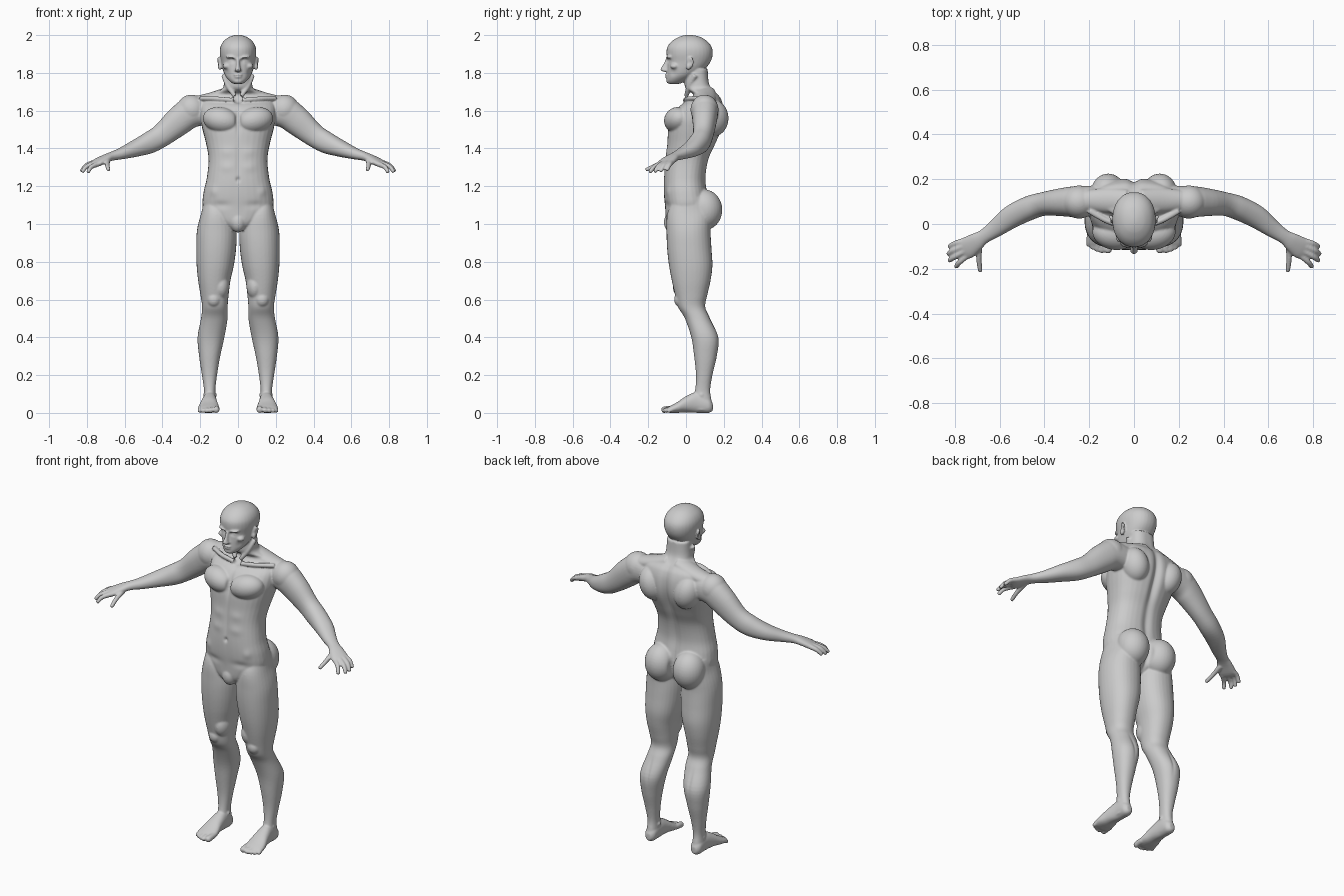
import bpy, bmesh, math
from mathutils import Vector, Matrix

bm = bmesh.new()
V = Vector


def loft(rows, power=2.2, steps=5, segs=32, mirror=True):
    """Skin smooth rings; each row is (centre, half axis u, half axis v)."""
    flat = [[c for vec in row for c in vec] for row in rows]
    pts = []
    for i in range(len(flat) - 1):
        p = [flat[max(0, min(len(flat) - 1, i + k))] for k in (-1, 0, 1, 2)]
        for s in range(steps):
            t = s / steps
            pts.append([0.5 * (2 * b + (c - a) * t + (2 * a - 5 * b + 4 * c - d) * t * t
                               + (3 * b - a - 3 * c + d) * t ** 3) for a, b, c, d in zip(*p)])
    pts.append(flat[-1])
    for side in ((1, -1) if mirror else (1,)):
        rings = []
        for p in pts:
            c, u, v = V(p[0:3]), V(p[3:6]), V(p[6:9])
            ring = []
            for k in range(segs):
                a = 2 * math.pi * k / segs
                cu, sv = (math.copysign(abs(f) ** (2 / power), f) for f in (math.cos(a), math.sin(a)))
                q = c + u * cu + v * sv
                ring.append(bm.verts.new((q.x * side, q.y, q.z)))
            rings.append(ring)
        for r0, r1 in zip(rings, rings[1:]):
            for k in range(segs):
                j = (k + 1) % segs
                bm.faces.new((r0[k], r0[j], r1[j], r1[k]))
        bm.faces.new(rings[0][::-1])
        bm.faces.new(rings[-1])


def upright(rows):
    """Horizontal rings from (z, x0, x1, y0, y1)."""
    return [(V(((a + b) / 2, (c + d) / 2, z)), V(((b - a) / 2, 0, 0)), V((0, (d - c) / 2, 0)))
            for z, a, b, c, d in rows]


def along(rows):
    """Rings square to a path of (x, y, z, half width, half height)."""
    out = []
    for i, (x, y, z, a, b) in enumerate(rows):
        t = (V(rows[min(i + 1, len(rows) - 1)][:3]) - V(rows[max(i - 1, 0)][:3])).normalized()
        u = t.cross(V((0, 0, 1))).normalized()
        out.append((V((x, y, z)), u * a, u.cross(t) * b))
    return out


def blob(pos, size, rot=(0, 0, 0)):
    """Ellipsoid muscle, mirrored when off centre."""
    for side in ((1, -1) if pos[0] else (1,)):
        m = Matrix.Translation((pos[0] * side, pos[1], pos[2]))
        for axis, deg, sg in zip('XYZ', rot, (1, side, side)):
            m = m @ Matrix.Rotation(math.radians(deg) * sg, 4, axis)
        bmesh.ops.create_uvsphere(bm, u_segments=32, v_segments=20, radius=1,
                                  matrix=m @ Matrix.Diagonal((*size, 1)))


def digit(a, b, mid, r0, r1):
    """Finger or toe: tapered and bent, with a rounded tip."""
    a, b, mid = V(a), V(b), V(mid)
    tip = b + (b - mid).normalized() * r1 * 0.6
    loft(along([(*a, r0, r0), (*mid, (r0 + r1) / 2, (r0 + r1) / 2), (*b, r1, r1),
                (*tip, r1 * 0.5, r1 * 0.5)]), segs=14, power=2)


# torso and neck
torso = [(.97, .05, -.085, .06), (1.01, .12, -.105, .10), (1.08, .185, -.11, .13), (1.16, .184, -.117, .115),
         (1.24, .166, -.117, .105), (1.34, .156, -.108, .12), (1.42, .168, -.10, .155), (1.50, .188, -.095, .19),
         (1.56, .20, -.08, .203), (1.62, .20, -.04, .20), (1.665, .18, .025, .185), (1.69, .14, .035, .165),
         (1.715, .085, .0, .14), (1.75, .074, -.008, .122), (1.82, .07, -.0, .115)]
loft(upright([(z, -w, w, f, b) for z, w, f, b in torso]), 2.4, mirror=False)

# skull and jaw
head = [(1.742, .026, -.092, -.035), (1.757, .045, -.102, .0), (1.785, .068, -.101, .05), (1.82, .081, -.10, .10),
        (1.86, .089, -.098, .131), (1.90, .096, -.103, .142), (1.935, .094, -.10, .137), (1.965, .079, -.078, .115),
        (1.987, .053, -.045, .083), (1.997, .028, -.018, .052), (2.001, .008, .005, .025)]
loft(upright([(z, -w, w, f, b) for z, w, f, b in head]), 2.15, mirror=False)

# nose, brow, lips, chin, cheekbones, ears
loft(upright([(1.806, -.012, .012, -.122, -.09), (1.814, -.019, .019, -.134, -.09), (1.825, -.013, .013, -.134, -.09),
              (1.85, -.009, .009, -.118, -.09), (1.875, -.011, .011, -.107, -.09)]), 2, mirror=False)
blob((.036, -.086, 1.882), (.03, .02, .009), (0, -8, 18))
blob((0, -.1, 1.79), (.023, .013, .0065))
blob((0, -.098, 1.778), (.02, .013, .007))
blob((0, -.09, 1.757), (.024, .015, .014))
blob((.058, -.06, 1.835), (.024, .024, .017), (0, 0, 35))
blob((.097, .022, 1.853), (.009, .02, .034), (-12, 14, -25))
blob((.098, .012, 1.832), (.008, .012, .018), (0, 8, -20))

# chest, shoulder blades, shoulders, neck cords, buttocks, groin
blob((.09, -.045, 1.55), (.098, .07, .068), (0, -12, 12))
blob((.115, .14, 1.56), (.075, .085, .1), (0, 15, 0))
blob((.245, .098, 1.605), (.078, .074, .08), (0, 30, 0))
blob((.092, .095, 1.075), (.092, .097, .108))
blob((0, -.075, 1.01), (.042, .042, .055))
loft(along([(.075, .05, 1.79, .016, .014), (.05, .02, 1.73, .017, .014), (.015, .0, 1.675, .012, .012)]), 2)
loft(along([(.03, .1, 1.70, .055, .035), (.13, .105, 1.665, .055, .035), (.23, .105, 1.635, .045, .04)]), 2)
loft(along([(.02, -.005, 1.655, .013, .012), (.11, .01, 1.663, .013, .012), (.2, .06, 1.665, .014, .012)]), 2)

# arm and palm
loft(along([(.14, .11, 1.595, .06, .065), (.24, .10, 1.595, .07, .083), (.31, .098, 1.548, .064, .077),
            (.40, .09, 1.472, .053, .062), (.47, .07, 1.43, .054, .057), (.55, .03, 1.397, .051, .043),
            (.62, -.022, 1.372, .039, .03), (.67, -.056, 1.358, .032, .023), (.705, -.08, 1.345, .041, .021),
            (.745, -.107, 1.325, .049, .019), (.765, -.122, 1.315, .043, .014)]))

# fingers and thumb
for base, mid, tip in (((.765, -.078, 1.325), (.80, -.088, 1.312), (.823, -.10, 1.288)),
                       ((.765, -.10, 1.325), (.805, -.118, 1.309), (.828, -.133, 1.281)),
                       ((.755, -.12, 1.323), (.80, -.146, 1.306), (.823, -.163, 1.279)),
                       ((.74, -.138, 1.318), (.777, -.169, 1.302), (.793, -.19, 1.277)),
                       ((.69, -.095, 1.335), (.692, -.155, 1.312), (.686, -.208, 1.288))):
    digit(base, tip, mid, .0145, .0105)

# leg
loft(upright([(1.14, .07, .178, -.07, .10), (1.05, .03, .20, -.10, .13), (.96, .008, .218, -.103, .13),
              (.87, .01, .221, -.10, .135), (.78, .022, .219, -.09, .14), (.70, .04, .211, -.075, .13),
              (.62, .05, .198, -.057, .112), (.56, .055, .19, -.042, .102), (.50, .055, .196, -.006, .128),
              (.40, .072, .214, .028, .172), (.30, .094, .206, .043, .163), (.20, .111, .191, .053, .14),
              (.12, .12, .18, .048, .128), (.06, .118, .182, .03, .136), (.015, .122, .18, .03, .136)]))
blob((.128, -.03, .60), (.037, .033, .04))
blob((.09, -.01, .67), (.045, .06, .07))
blob((.148, .082, .095), (.037, .02, .02))

# foot and toes
foot = [(.142, .135, .165, .012, .05), (.12, .118, .182, .0, .08), (.06, .114, .186, .0, .11),
        (.0, .108, .198, .003, .088), (-.045, .10, .21, .0, .058), (-.085, .10, .212, .0, .036),
        (-.1, .11, .2, .004, .026)]
loft([(V(((a + b) / 2, y, (c + d) / 2)), V(((b - a) / 2, 0, 0)), V((0, 0, (d - c) / 2))) for y, a, b, c, d in foot])
for x, y, r in ((.114, -.12, .017), (.142, -.122, .0125), (.163, -.116, .012), (.183, -.107, .0115), (.201, -.094, .011)):
    digit((x, -.065, .022), (x + .002, y, r - .001), (x, y + .025, .02), r, r)

# fuse everything into one skin
mesh = bpy.data.meshes.new("body")
bmesh.ops.recalc_face_normals(bm, faces=bm.faces)
bm.to_mesh(mesh)
bm.free()
body = bpy.data.objects.new("body", mesh)
bpy.context.collection.objects.link(body)
bpy.context.view_layer.objects.active = body
body.select_set(True)
fuse = body.modifiers.new("fuse", 'REMESH')
fuse.mode, fuse.voxel_size = 'VOXEL', 0.005
relax = body.modifiers.new("relax", 'SMOOTH')
relax.factor, relax.iterations = 0.5, 6
for name in ("fuse", "relax"):
    bpy.ops.object.modifier_apply(modifier=name)

# sculpted grooves (negative) and swells (positive): centre, radii, depth
strokes = [((0, .2, 1.48), (.022, .09, .2), -.022), ((0, .12, 1.24), (.025, .05, .1), -.01),
           ((0, -.1, 1.55), (.012, .06, .07), -.012), ((0, -.11, 1.33), (.012, .04, .11), -.005),
           ((0, -.11, 1.235), (.01, .03, .012), -.01), ((0, .15, 1.06), (.012, .08, .09), -.02),
           ((.036, -.1, 1.864), (.018, .02, .010), -.012), ((.037, -.095, 1.862), (.011, .02, .006), .006),
           ((0, -.11, 1.7845), (.018, .02, .0025), -.004), ((.065, -.08, 1.80), (.018, .03, .02), -.005),
           ((.125, -.08, 1.17), (.02, .05, .025), .005), ((.09, -.1, 1.10), (.05, .04, .02), -.006),
           ((.06, -.11, 1.38), (.035, .03, .025), .004), ((.06, -.11, 1.30), (.035, .03, .025), .004),
           ((.112, .02, 1.855), (.008, .012, .014), -.006), ((.19, .05, 1.07), (.03, .06, .05), -.006),
           ((.135, .16, .43), (.01, .05, .07), -.005), ((0, 0, 1.66), (.02, .03, .02), -.012)]
mesh = body.data
moves = []
for v in mesh.vertices:
    shift = 0
    for (x, y, z), (rx, ry, rz), depth in strokes:
        d = ((abs(v.co.x) - x) / rx) ** 2 + ((v.co.y - y) / ry) ** 2 + ((v.co.z - z) / rz) ** 2
        if d < 6:
            shift += depth * math.exp(-d)
    moves.append(v.normal * shift)
for v, m in zip(mesh.vertices, moves):
    v.co += m
    v.co.z = max(v.co.z, 0)

skin = bpy.data.materials.new("grey clay")
skin.diffuse_color = (.6, .6, .6, 1)
mesh.materials.clear()
mesh.materials.append(skin)
bpy.ops.object.shade_smooth()
